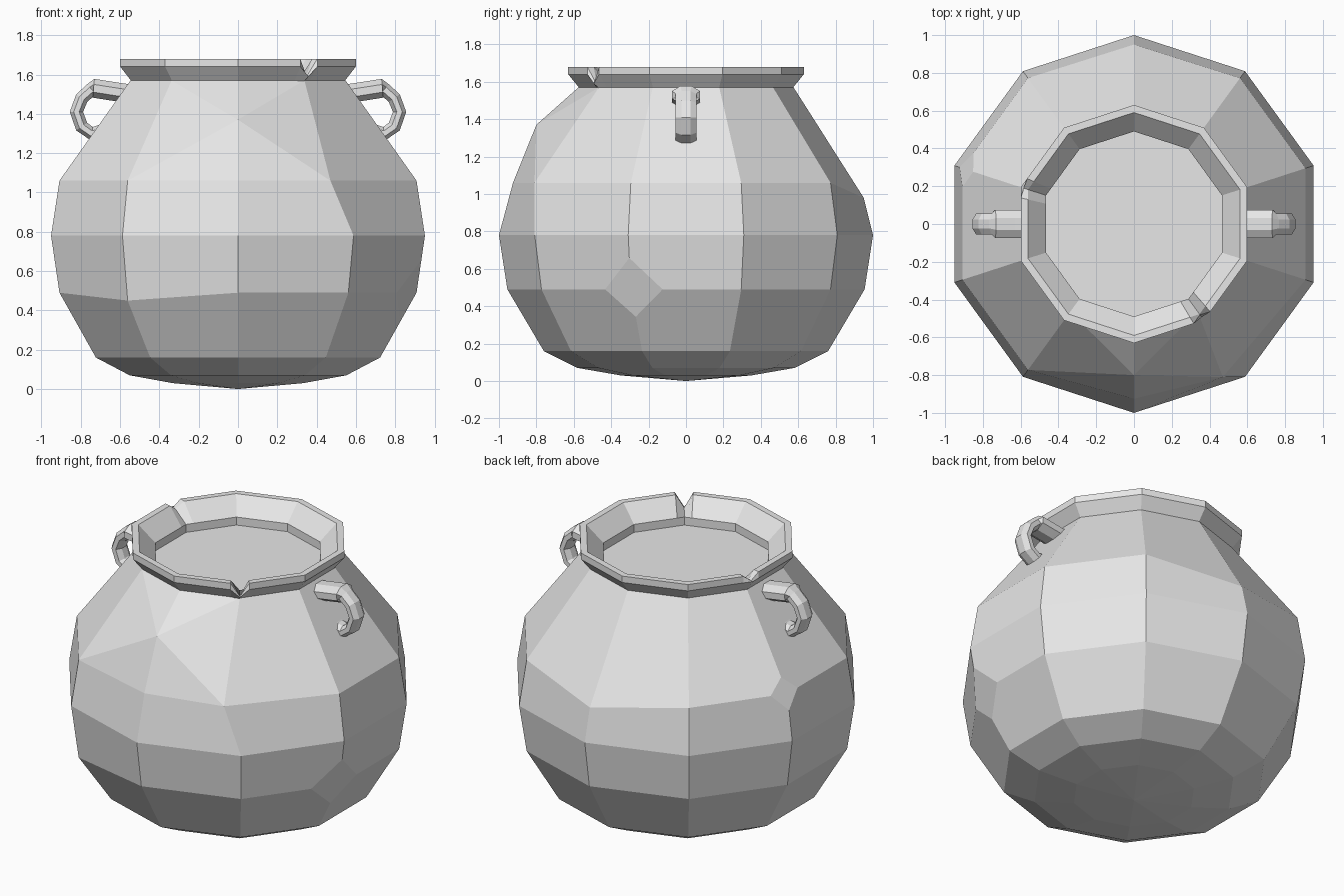
import bpy, bmesh
from math import sin, cos, radians, pi
from mathutils import Vector

old = bpy.data.objects.get("Cube")
if old:
    bpy.data.objects.remove(old)

# One stone grey for the whole pot
stone = bpy.data.materials.new("stone_grey")
stone.use_nodes = True
grey = (0.8, 0.8, 0.8, 1)
stone.diffuse_color = grey
stone.node_tree.nodes["Principled BSDF"].inputs["Base Color"].default_value = grey

SIDES = 10
CORNERS = [18 + 36 * k for k in range(SIDES)]


def polar(r, angle, z):
    a = radians(angle)
    return Vector((r * cos(a), r * sin(a), z))


def finish(bm, name):
    bmesh.ops.recalc_face_normals(bm, faces=bm.faces)
    mesh = bpy.data.meshes.new(name)
    bm.to_mesh(mesh)
    bm.free()
    mesh.materials.append(stone)
    obj = bpy.data.objects.new(name, mesh)
    bpy.context.collection.objects.link(obj)
    return obj


def bridge(bm, a, b):
    n = len(a)
    for i in range(n):
        j = (i + 1) % n
        bm.faces.new((a[i], a[j], b[j], b[i]))


# Body: faceted ten-sided belly
profile = [(0.35, 0.03), (0.58, 0.07), (0.76, 0.16), (0.955, 0.49),
           (1.0, 0.78), (0.955, 1.06), (0.575, 1.57)]
bm = bmesh.new()
rows = [[bm.verts.new(polar(r, a, z)) for a in CORNERS] for r, z in profile]
for low, high in zip(rows, rows[1:]):
    bridge(bm, low, high)
base = bm.verts.new((0, 0, 0))
for i in range(SIDES):
    bm.faces.new((base, rows[0][(i + 1) % SIDES], rows[0][i]))

# Hand-shaped unevenness of the belly
FRONT, BACK, FRONT_LEFT, FRONT_RIGHT = 7, 2, 8, 6
rows[5][FRONT].co = (0, -0.925, 1.06)
rows[5][BACK].co = (0, 0.95, 0.98)
rows[5][FRONT_LEFT].co = (0.47, -0.81, 1.06)
rows[3][FRONT_RIGHT].co.z = 0.45
lower, upper = rows[5][FRONT], rows[6][FRONT]
edge = bm.edges.get((lower, upper))
_, bulge = bmesh.utils.edge_split(edge, lower, 0.4)
bulge.co = (0, -0.8, 1.37)
for side in (FRONT_LEFT, FRONT_RIGHT):
    for row in (rows[5], rows[6]):
        bmesh.ops.connect_vert_pair(bm, verts=[bulge, row[side]])

# Chipped corners
for vert, size in ((rows[3][9], 0.17), (rows[5][4], 0.1)):
    bmesh.ops.bevel(bm, geom=[vert], offset=size, segments=1,
                    profile=0.5, affect='VERTICES')
bmesh.ops.triangulate(bm, faces=[f for f in bm.faces if len(f.verts) > 4])
finish(bm, "pot_body")

# Rim: flared lip with notches at two corners
lip = [(0.565, 1.56), (0.63, 1.64), (0.63, 1.68),
       (0.59, 1.68), (0.49, 1.58), (0.49, 1.52)]
notches = {306: 0.09, 162: 0.04}
HALF = 5
bm = bmesh.new()
sections = []
for a in CORNERS:
    if a in notches:
        k = cos(radians(18)) / cos(radians(18 - HALF))
        steps = [(a - HALF, k, 0), (a, 1, notches[a]), (a + HALF, k, 0)]
    else:
        steps = [(a, 1, 0)]
    for angle, scale, depth in steps:
        section = []
        for r, z in lip:
            cut = max(0, z - (1.68 - depth))
            shift = -0.4 * cut if r > 0.6 else 0
            section.append(bm.verts.new(polar((r + shift) * scale, angle, z - cut)))
        sections.append(section)
for i, section in enumerate(sections):
    bridge(bm, section, sections[(i + 1) % len(sections)])
finish(bm, "pot_rim")

# Flat surface inside the mouth
bm = bmesh.new()
bm.faces.new([bm.verts.new(polar(0.5, a, 1.53)) for a in CORNERS])
finish(bm, "mouth_surface")


# Handles: curled loops with a thicker cuff at the top
def handle(name, side):
    path = [(0.54, 1.5), (0.64, 1.515), (0.735, 1.53), (0.745, 1.525),
            (0.795, 1.48), (0.822, 1.41), (0.795, 1.335),
            (0.745, 1.3), (0.69, 1.315), (0.65, 1.36)]
    bm = bmesh.new()
    rings = []
    for i, (x, z) in enumerate(path):
        before, after = path[max(i - 1, 0)], path[min(i + 1, len(path) - 1)]
        along = Vector((after[0] - before[0], 0, after[1] - before[1])).normalized()
        out = Vector((-along.z, 0, along.x))
        wide, thick = (0.075, 0.048) if i < 3 else (0.055, 0.034)
        ring = []
        for k in range(8):
            a = pi / 8 + k * pi / 4
            p = Vector((x, 0, z)) + out * thick * 1.08 * sin(a)
            ring.append(bm.verts.new((side * p.x, wide * 1.08 * cos(a), p.z)))
        rings.append(ring)
    for a, b in zip(rings, rings[1:]):
        bridge(bm, a, b)
    bm.faces.new(rings[0])
    bm.faces.new(rings[-1])
    finish(bm, name)


handle("left_handle", 1)
handle("right_handle", -1)
